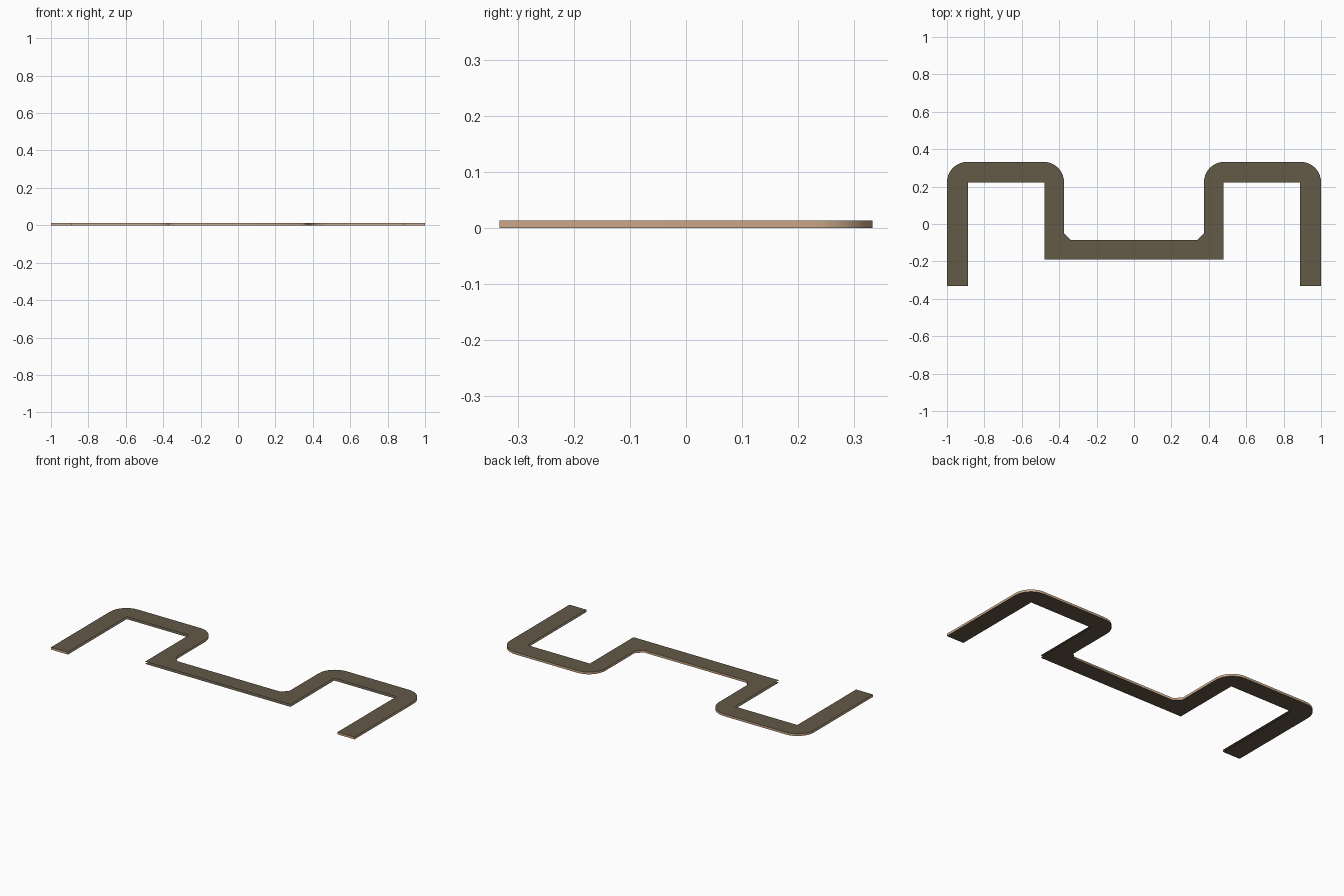
import bpy, bmesh, math

if "Cube" in bpy.data.objects:
    bpy.data.objects.remove(bpy.data.objects["Cube"])

THICK = 0.0135


def material(name, rgb):
    m = bpy.data.materials.new(name)
    m.diffuse_color = (*rgb, 1)
    m.use_nodes = True
    m.node_tree.nodes["Principled BSDF"].inputs["Base Color"].default_value = m.diffuse_color
    return m


def arc(cx, cy, r, a0, a1, n):
    """Points along an arc, angles in degrees."""
    return [(cx + r * math.cos(math.radians(a0 + (a1 - a0) * i / n)),
             cy + r * math.sin(math.radians(a0 + (a1 - a0) * i / n)))
            for i in range(n + 1)]


# Right half of the outline, from the middle of the upper edge clockwise
R, F = 0.108, 0.036
half = [(0.374 - F, -0.086), (0.374, -0.086 + F)]        # inner chamfer
half += arc(0.374 + R, 0.332 - R, R, 180, 90, 8)         # inner shoulder
half += arc(1.0 - R, 0.332 - R, R, 90, 0, 8)             # outer shoulder
half += [(1.0, -0.332)]
inner = [(0.888, -0.332), (0.888, 0.221),                # leg inside
         (0.479, 0.221), (0.479, -0.190)]                # hook and bar
half += inner

# Mirror to close the outline
outline = half + [(-x, y) for x, y in reversed(half)]

# Extrude the flat outline into a thin bracket
bm = bmesh.new()
face = bm.faces.new([bm.verts.new((x, y, 0)) for x, y in outline])
ext = bmesh.ops.extrude_face_region(bm, geom=[face], use_keep_orig=True)
top = [g for g in ext["geom"] if isinstance(g, bmesh.types.BMVert)]
bmesh.ops.translate(bm, verts=top, vec=(0, 0, THICK))
bmesh.ops.recalc_face_normals(bm, faces=bm.faces)

# Dark broad faces, tan edge band
for f in bm.faces:
    f.material_index = 0 if abs(f.normal.z) > 0.5 else 1

# The channel is open along its inner side
def on_inner(v):
    return any(abs(abs(v.co.x) - x) < 1e-4 and abs(v.co.y - y) < 1e-4
               for x, y in inner)

open_side = [f for f in bm.faces if abs(f.normal.z) < 0.5
             and all(on_inner(v) for v in f.verts)]
bmesh.ops.delete(bm, geom=open_side, context='FACES_ONLY')

mesh = bpy.data.meshes.new("bent_bracket")
bm.to_mesh(mesh)
bm.free()
mesh.materials.append(material("dark olive brown", (0.125, 0.100, 0.062)))
mesh.materials.append(material("tan edge", (0.59, 0.39, 0.25)))
obj = bpy.data.objects.new("bent_bracket", mesh)
bpy.context.collection.objects.link(obj)
bpy.context.view_layer.objects.active = obj
obj.select_set(True)
bpy.ops.object.shade_smooth_by_angle(angle=math.radians(50))
